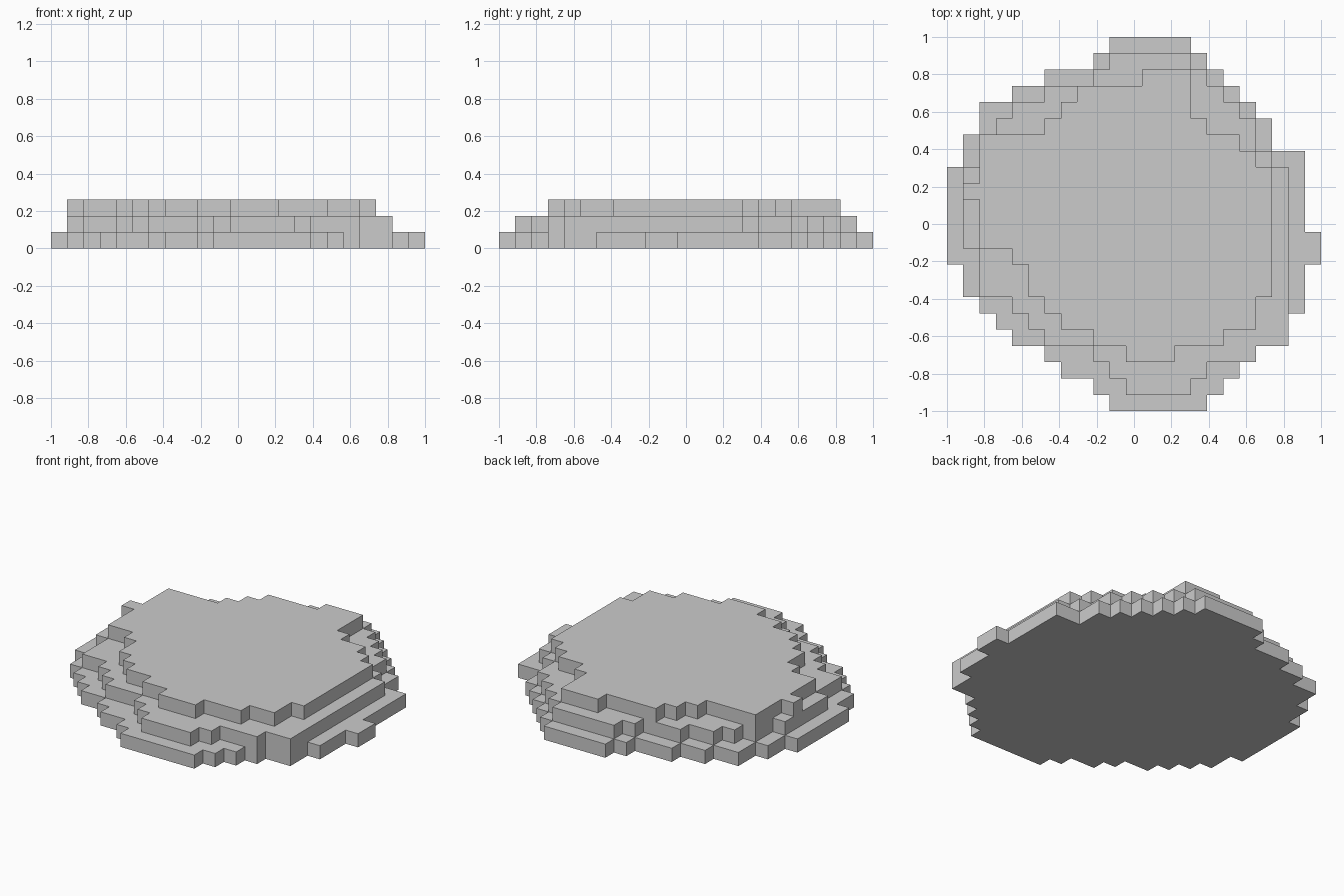
import bpy, bmesh

if "Cube" in bpy.data.objects:
    bpy.data.objects.remove(bpy.data.objects["Cube"])

N = 23            # cells across the longest side
C = 2.0 / N       # cell size, also the layer height

# Each layer: first row index, then the (start, end) column span of every row, front to back
LAYERS = {
    "bottom_slab": (0, [(10, 16), (9, 17), (7, 18), (6, 19), (4, 21), (3, 21), (2, 22),
                        (1, 22), (1, 22), (0, 23), (0, 23)] + [(0, 22)] * 4 +
                    [(1, 22), (1, 20), (2, 20), (2, 19), (4, 18), (6, 17), (9, 16), (10, 15)]),
    "middle_slab": (1, [(11, 15), (10, 16), (9, 19), (6, 21), (5, 21), (4, 21)] +
                    [(2, 21)] * 3 + [(1, 21)] * 5 +
                    [(2, 20), (2, 19), (3, 19), (4, 18), (6, 17), (9, 16), (10, 15)]),
    "top_slab": (3, [(11, 14), (9, 17), (7, 19), (6, 19), (5, 20), (5, 20), (4, 20)] +
                 [(2, 20)] * 3 + [(1, 20), (2, 20), (2, 19), (2, 18),
                                  (6, 16), (7, 15), (8, 15), (12, 15)]),
}


def outline(first, spans):
    """Stepped outline: up the right side, back down the left side."""
    right, left = [], []
    for i, (a, b) in enumerate(spans):
        for r in (first + i, first + i + 1):
            right.append((b, r))
            left.append((a, r))
    pts = []
    for p in right + left[::-1]:
        if not pts or p != pts[-1]:
            pts.append(p)
    # drop points in the middle of straight runs
    n = len(pts)
    return [p for i, p in enumerate(pts)
            if not any(pts[i - 1][k] == p[k] == pts[(i + 1) % n][k] for k in (0, 1))]


def slab(name, level, first, spans):
    bm = bmesh.new()
    verts = [bm.verts.new((-1 + x * C, -1 + y * C, level * C)) for x, y in outline(first, spans)]
    face = bm.faces.new(verts)
    ext = bmesh.ops.extrude_face_region(bm, geom=[face], use_keep_orig=True)
    bmesh.ops.translate(bm, vec=(0, 0, C),
                        verts=[g for g in ext["geom"] if isinstance(g, bmesh.types.BMVert)])
    bmesh.ops.recalc_face_normals(bm, faces=bm.faces)
    mesh = bpy.data.meshes.new(name)
    bm.to_mesh(mesh)
    bm.free()
    bpy.context.collection.objects.link(bpy.data.objects.new(name, mesh))


# Three stacked terraces
for level, (name, (first, spans)) in enumerate(LAYERS.items()):
    slab(name, level, first, spans)
